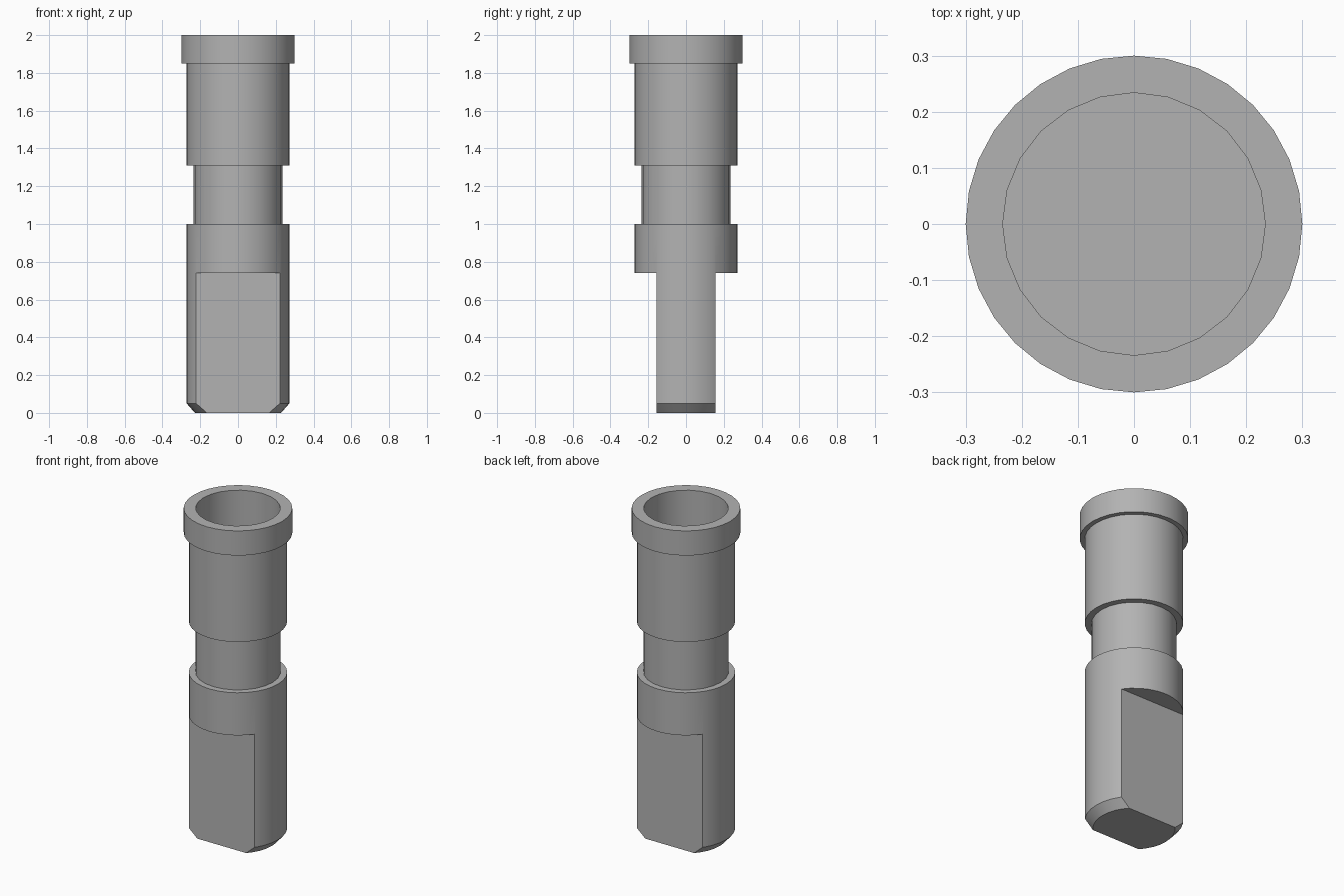
import bpy, bmesh, math
from mathutils import Matrix, Vector

cube = bpy.data.objects.get("Cube")
if cube:
    bpy.data.objects.remove(cube, do_unlink=True)

steel = bpy.data.materials.new("grey_metal")
steel.use_nodes = True
GREY = (0.45, 0.45, 0.45, 1)
steel.diffuse_color = GREY
steel.node_tree.nodes["Principled BSDF"].inputs["Base Color"].default_value = GREY


def add_object(name, bm):
    bmesh.ops.recalc_face_normals(bm, faces=bm.faces)
    mesh = bpy.data.meshes.new(name)
    bm.to_mesh(mesh)
    bm.free()
    mesh.materials.append(steel)
    obj = bpy.data.objects.new(name, mesh)
    bpy.context.collection.objects.link(obj)
    return obj


def turned(name, profile, sides):
    """Stack of rings (radius, z) from bottom to top, capped at both ends."""
    bm = bmesh.new()
    rings = []
    for r, z in profile:
        angles = [math.tau * i / sides for i in range(sides)]
        rings.append([bm.verts.new((r * math.cos(a), r * math.sin(a), z)) for a in angles])
    for low, high in zip(rings, rings[1:]):
        for i in range(sides):
            j = (i + 1) % sides
            bm.faces.new((low[i], low[j], high[j], high[i]))
    bm.faces.new(rings[0])
    bm.faces.new(rings[-1])
    return add_object(name, bm)


def block(name, size, centre):
    bm = bmesh.new()
    bmesh.ops.create_cube(bm, matrix=Matrix.Translation(centre) @ Matrix.Diagonal((*size, 1)))
    return add_object(name, bm)


def cut(obj, cutter):
    mod = obj.modifiers.new("cut", "BOOLEAN")
    mod.operation = "DIFFERENCE"
    mod.solver = "EXACT"
    mod.object = cutter
    bpy.context.view_layer.objects.active = obj
    bpy.ops.object.modifier_apply(modifier=mod.name)
    bpy.data.objects.remove(cutter, do_unlink=True)


# Hollow upper sleeve with its rim collar
sleeve = turned("sleeve", [(0.272, 1.31), (0.272, 1.85), (0.3, 1.85), (0.3, 2)], 32)
cut(sleeve, turned("bore_cutter", [(0.234, 1.33), (0.234, 2.1)], 24))

# Narrow neck between sleeve and shank
neck = turned("neck", [(0.235, 0.98), (0.235, 1.32)], 24)

# Lower shank: chamfered tip, with a flat milled on front and back
shank = turned("shank", [(0.228, 0), (0.272, 0.05), (0.272, 1)], 32)
FLAT, TOP = 0.157, 0.74
for side in (-1, 1):
    cut(shank, block("flat_cutter", (1, 0.4, TOP + 0.2),
                     Vector((0, side * (FLAT + 0.2), (TOP - 0.2) / 2))))

# Smooth the round walls, keep the shoulders sharp
bpy.ops.object.select_all(action="DESELECT")
for obj in (sleeve, neck, shank):
    obj.select_set(True)
bpy.context.view_layer.objects.active = sleeve
bpy.ops.object.shade_smooth_by_angle(angle=math.radians(25))
